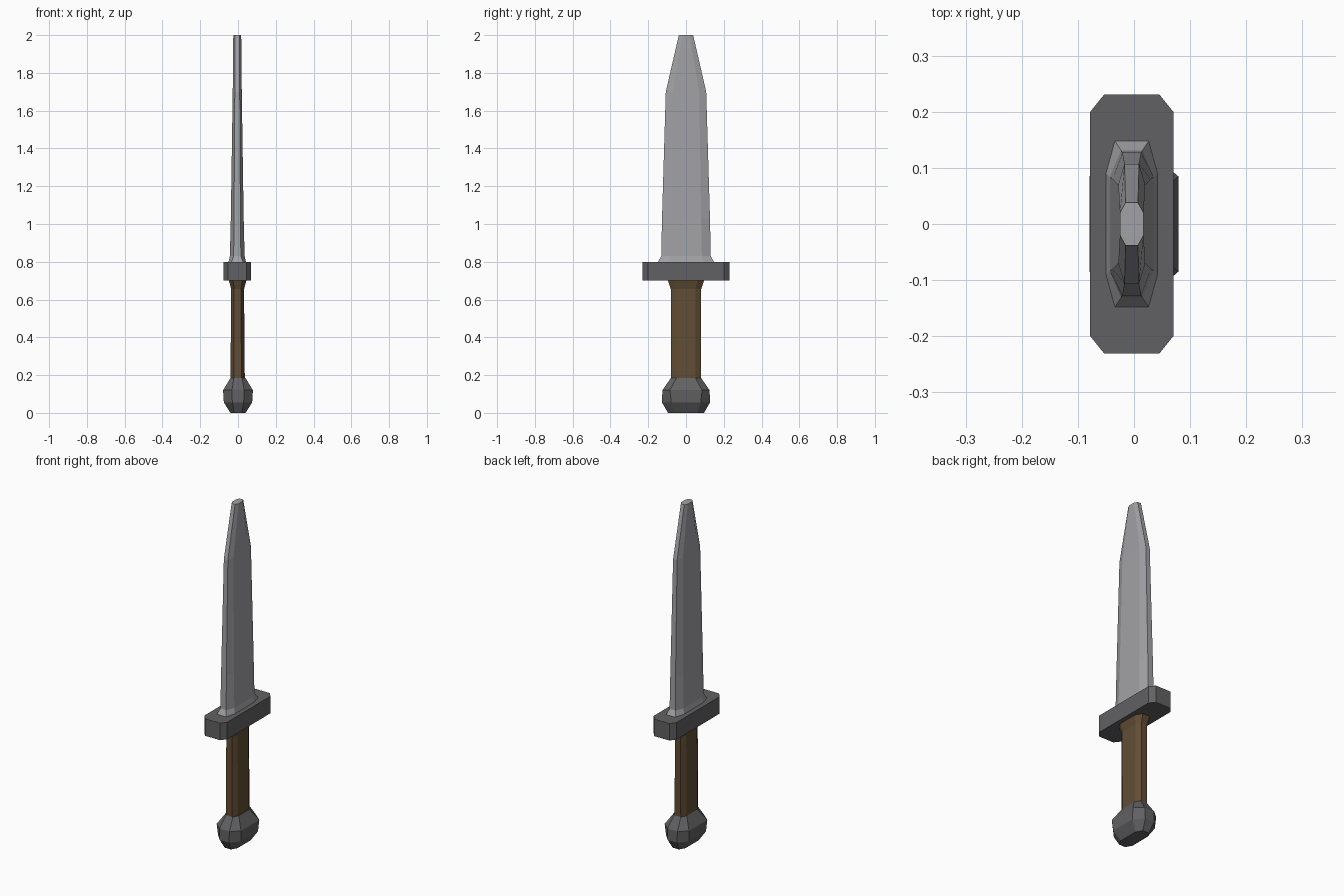
import bpy, bmesh

if "Cube" in bpy.data.objects:
    bpy.data.objects.remove(bpy.data.objects["Cube"])


def material(name, rgb):
    m = bpy.data.materials.new(name)
    m.diffuse_color = (*rgb, 1)
    m.use_nodes = True
    m.node_tree.nodes["Principled BSDF"].inputs["Base Color"].default_value = m.diffuse_color
    return m


def loft(name, sections, mat, cx=-0.004):
    """Skin stacked octagons: (z, half_x, half_y, flat_x, flat_y)."""
    bm = bmesh.new()
    rings = []
    for z, hx, hy, fx, fy in sections:
        outline = [(hx, -fy), (hx, fy), (fx, hy), (-fx, hy),
                   (-hx, fy), (-hx, -fy), (-fx, -hy), (fx, -hy)]
        rings.append([bm.verts.new((x + cx, y, z)) for x, y in outline])
    for low, high in zip(rings, rings[1:]):
        for i in range(8):
            j = (i + 1) % 8
            bm.faces.new((low[i], low[j], high[j], high[i]))
    bm.faces.new(rings[0][::-1])
    bm.faces.new(rings[-1])
    mesh = bpy.data.meshes.new(name)
    bm.to_mesh(mesh)
    bm.free()
    mesh.materials.append(mat)
    ob = bpy.data.objects.new(name, mesh)
    bpy.context.collection.objects.link(ob)
    return ob


steel = material("steel", (0.36, 0.36, 0.38))
iron = material("dark_iron", (0.12, 0.12, 0.125))
leather = material("leather", (0.12, 0.075, 0.035))

# Pommel: faceted flattened knob
loft("pommel", [
    (0.00, 0.040, 0.095, 0.020, 0.060),
    (0.055, 0.075, 0.127, 0.030, 0.078),
    (0.12, 0.079, 0.125, 0.032, 0.085),
    (0.185, 0.040, 0.080, 0.022, 0.050)], iron, 0.0)

# Grip: straight handle flaring below the guard
loft("grip", [
    (0.18, 0.038, 0.080, 0.020, 0.050),
    (0.655, 0.034, 0.080, 0.018, 0.050),
    (0.70, 0.046, 0.096, 0.024, 0.060)], leather, -0.002)

# Guard: block with chamfered corners
loft("guard", [
    (0.70, 0.074, 0.231, 0.049, 0.200),
    (0.80, 0.074, 0.231, 0.049, 0.200)], iron)

# Blade: flared collar, long taper, blunt tip
loft("blade", [
    (0.80, 0.046, 0.148, 0.030, 0.090),
    (0.83, 0.039, 0.131, 0.019, 0.084),
    (1.03, 0.034, 0.127, 0.017, 0.080),
    (1.70, 0.024, 0.107, 0.013, 0.070),
    (2.00, 0.021, 0.038, 0.011, 0.020)], steel)
